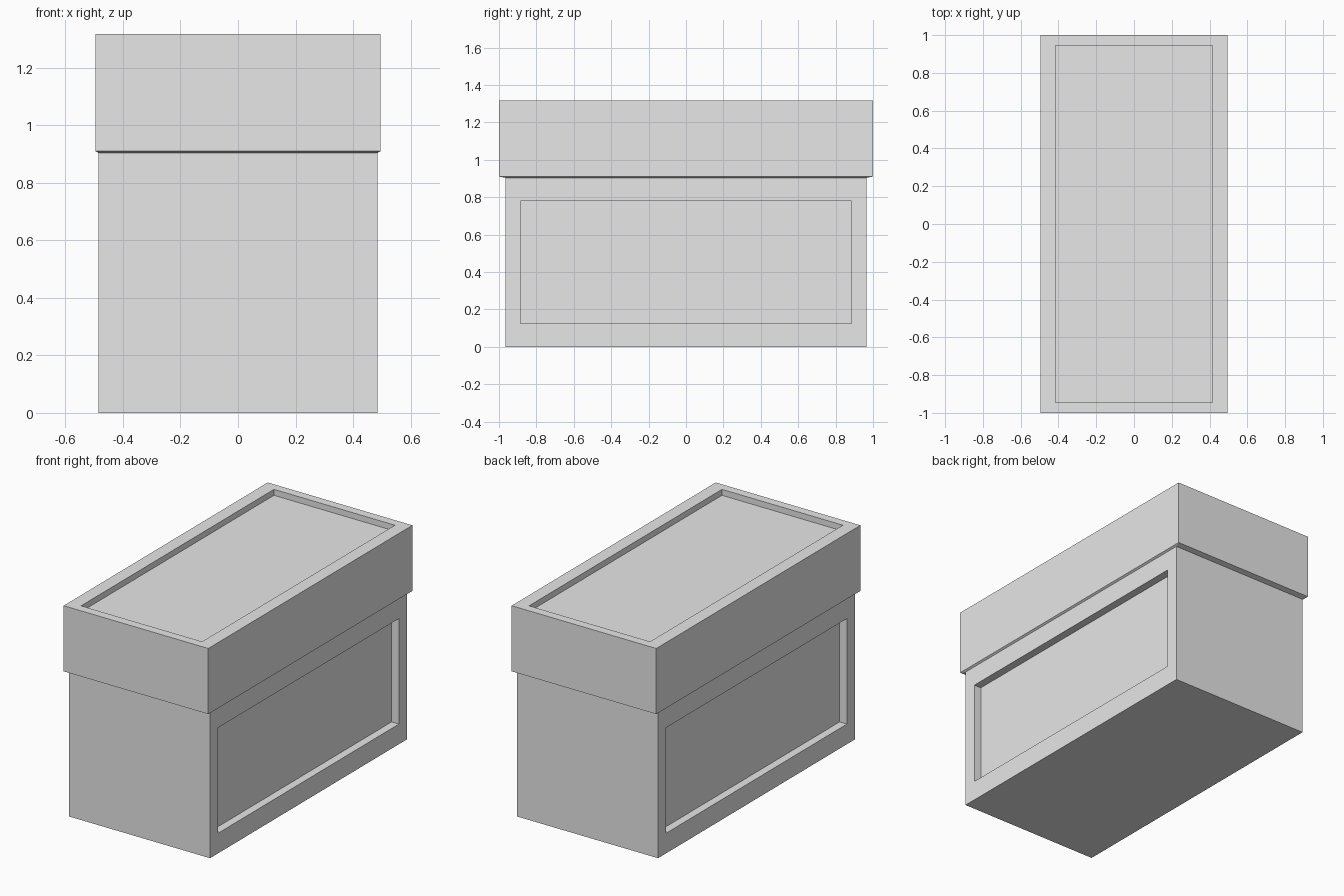
import bpy
import bmesh
from math import radians
from mathutils import Matrix

cube = bpy.data.objects.get("Cube")
if cube:
    bpy.data.objects.remove(cube, do_unlink=True)

grey = bpy.data.materials.new("plain grey")
grey.use_nodes = True
colour = (0.8, 0.8, 0.8, 1)
grey.diffuse_color = colour
grey.node_tree.nodes["Principled BSDF"].inputs["Base Color"].default_value = colour


def stacked_rectangles(name, rings, matrix=Matrix()):
    """Skin a stack of (half width, half depth, height) rectangles and cap both ends."""
    bm = bmesh.new()
    loops = [[bm.verts.new((sx * w, sy * d, h))
              for sx, sy in ((-1, -1), (1, -1), (1, 1), (-1, 1))]
             for w, d, h in rings]
    for low, high in zip(loops, loops[1:]):
        for i in range(4):
            j = (i + 1) % 4
            bm.faces.new((low[i], low[j], high[j], high[i]))
    bm.faces.new(loops[0][::-1])
    bm.faces.new(loops[-1])
    bm.transform(matrix)
    bmesh.ops.recalc_face_normals(bm, faces=bm.faces)
    mesh = bpy.data.meshes.new(name)
    bm.to_mesh(mesh)
    bm.free()
    mesh.materials.append(grey)
    obj = bpy.data.objects.new(name, mesh)
    bpy.context.collection.objects.link(obj)
    return obj


# Box body: stacked along x, with a recessed panel on each long side
body_x, recess = 0.484, 0.05
half_height = 0.452
right_half = [(0.327, 0.885, body_x - recess),
              (0.327, 0.885, body_x),
              (half_height, 0.965, body_x)]
left_half = [(w, d, -h) for w, d, h in reversed(right_half)]
sideways = Matrix.Translation((0, 0, half_height)) @ Matrix.Rotation(radians(90), 4, "Y")
stacked_rectangles("box_body", right_half + left_half, sideways)

# Lid: overhangs the body, sloped underside, recessed top panel
stacked_rectangles("box_lid", [(0.484, 0.965, 0.903),
                               (0.496, 1.0, 0.91),
                               (0.496, 1.0, 1.317),
                               (0.415, 0.945, 1.317),
                               (0.415, 0.945, 1.28)])
